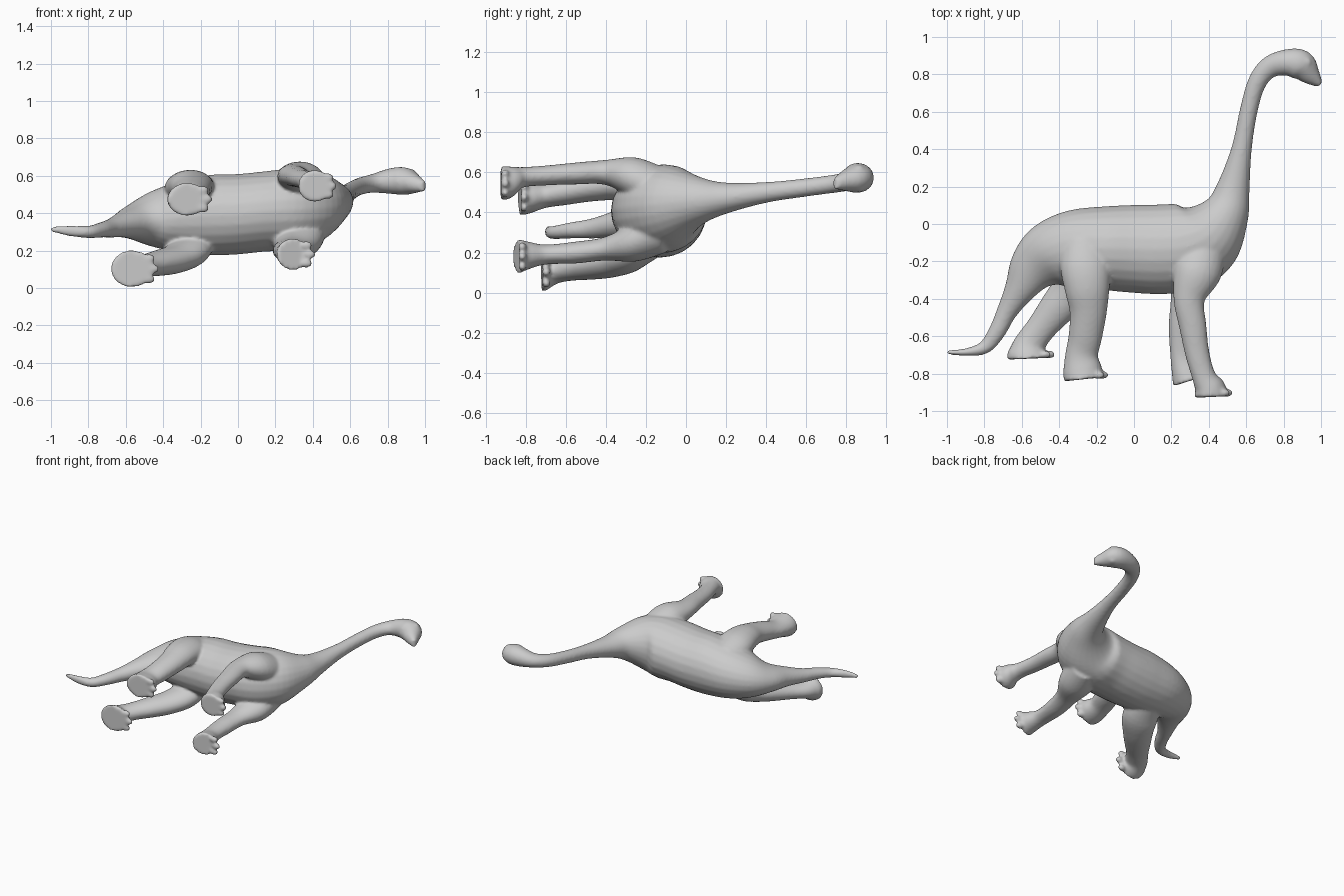
import bpy, bmesh, math
from mathutils import Vector

SIDES = 24
STEPS = 5

hide = bpy.data.materials.new("grey_hide")
hide.diffuse_color = (0.6, 0.6, 0.6, 1.0)
parts = []


def finish(name, bm):
    bmesh.ops.recalc_face_normals(bm, faces=bm.faces)
    mesh = bpy.data.meshes.new(name)
    bm.to_mesh(mesh)
    bm.free()
    mesh.materials.append(hide)
    obj = bpy.data.objects.new(name, mesh)
    bpy.context.collection.objects.link(obj)
    parts.append(obj)
    return obj


def spline(rows):
    """Catmull-Rom pass through rows of numbers."""
    out = []
    for i in range(len(rows) - 1):
        p0, p1 = rows[max(i - 1, 0)], rows[i]
        p2, p3 = rows[i + 1], rows[min(i + 2, len(rows) - 1)]
        for s in range(STEPS):
            t = s / STEPS
            out.append([0.5 * (2 * b + (c - a) * t + (2 * a - 5 * b + 4 * c - d) * t * t
                               + (3 * b - a - 3 * c + d) * t ** 3)
                        for a, b, c, d in zip(p0, p1, p2, p3)])
    out.append(list(rows[-1]))
    return out


def loft(name, rows):
    """Tube through (x, y, z, half depth, half width) sections."""
    pts = spline(rows)
    bm = bmesh.new()
    rings = []
    for i, (x, y, z, a, b) in enumerate(pts):
        n, p = pts[min(i + 1, len(pts) - 1)], pts[max(i - 1, 0)]
        t = Vector((n[0] - p[0], n[1] - p[1], 0)).normalized()
        side = Vector((-t.y, t.x, 0))
        ring = []
        for k in range(SIDES):
            w = 2 * math.pi * k / SIDES
            ring.append(bm.verts.new(Vector((x, y, z)) + side * (a * math.cos(w))
                                     + Vector((0, 0, b * math.sin(w)))))
        rings.append(ring)
    for r, q in zip(rings, rings[1:]):
        for k in range(SIDES):
            j = (k + 1) % SIDES
            bm.faces.new((r[k], r[j], q[j], q[k]))
    bm.faces.new(rings[0])
    bm.faces.new(rings[-1])
    return finish(name, bm)


def blob(name, centre, size):
    bm = bmesh.new()
    bmesh.ops.create_icosphere(bm, subdivisions=2, radius=1)
    for v in bm.verts:
        v.co = Vector(centre) + Vector([c * s for c, s in zip(v.co, size)])
    return finish(name, bm)


# Tail, torso, neck and head in one continuous tube
body = loft("dinosaur_skin", [
    (-1.0, -0.685, 0.315, 0.012, 0.015),
    (-0.90, -0.685, 0.305, 0.02, 0.028),
    (-0.80, -0.66, 0.30, 0.036, 0.033),
    (-0.735, -0.58, 0.31, 0.046, 0.04),
    (-0.68, -0.47, 0.32, 0.055, 0.05),
    (-0.61, -0.35, 0.34, 0.085, 0.07),
    (-0.54, -0.24, 0.355, 0.135, 0.10),
    (-0.45, -0.17, 0.37, 0.18, 0.15),
    (-0.32, -0.135, 0.38, 0.21, 0.19),
    (-0.15, -0.13, 0.39, 0.225, 0.215),
    (0.0, -0.133, 0.395, 0.235, 0.215),
    (0.15, -0.135, 0.41, 0.24, 0.215),
    (0.29, -0.12, 0.42, 0.235, 0.22),
    (0.40, -0.06, 0.435, 0.20, 0.195),
    (0.49, 0.06, 0.455, 0.13, 0.125),
    (0.53, 0.19, 0.47, 0.09, 0.08),
    (0.575, 0.40, 0.50, 0.055, 0.052),
    (0.612, 0.60, 0.525, 0.048, 0.046),
    (0.655, 0.75, 0.545, 0.05, 0.046),
    (0.72, 0.835, 0.56, 0.058, 0.05),
    (0.81, 0.863, 0.572, 0.07, 0.068),
    (0.89, 0.85, 0.572, 0.082, 0.074),
    (0.945, 0.795, 0.56, 0.055, 0.052),
    (0.995, 0.745, 0.545, 0.018, 0.028),
])

# Legs, each from inside the torso down to a flat sole
front_leg_a = [
    (0.38, -0.10, 0.50, 0.12, 0.12), (0.34, -0.25, 0.57, 0.13, 0.105),
    (0.295, -0.40, 0.60, 0.085, 0.063), (0.315, -0.55, 0.595, 0.073, 0.055),
    (0.34, -0.70, 0.585, 0.065, 0.05), (0.375, -0.82, 0.575, 0.064, 0.052),
    (0.405, -0.88, 0.55, 0.085, 0.08), (0.41, -0.925, 0.545, 0.09, 0.085)]
front_leg_b = [
    (0.36, -0.10, 0.32, 0.12, 0.12), (0.32, -0.25, 0.255, 0.13, 0.10),
    (0.28, -0.40, 0.22, 0.085, 0.06), (0.26, -0.55, 0.20, 0.075, 0.055),
    (0.26, -0.70, 0.19, 0.067, 0.05), (0.28, -0.79, 0.185, 0.08, 0.07),
    (0.295, -0.84, 0.18, 0.09, 0.088)]
hind_leg_a = [
    (-0.26, -0.08, 0.48, 0.12, 0.10), (-0.26, -0.22, 0.53, 0.135, 0.095),
    (-0.25, -0.35, 0.545, 0.12, 0.085), (-0.245, -0.47, 0.53, 0.10, 0.075),
    (-0.26, -0.60, 0.505, 0.09, 0.068), (-0.28, -0.70, 0.485, 0.088, 0.062),
    (-0.275, -0.78, 0.475, 0.105, 0.08), (-0.27, -0.83, 0.475, 0.105, 0.09)]
hind_leg_b = [
    (-0.24, -0.12, 0.29, 0.12, 0.10), (-0.27, -0.25, 0.20, 0.13, 0.09),
    (-0.34, -0.36, 0.155, 0.11, 0.078), (-0.42, -0.46, 0.135, 0.095, 0.07),
    (-0.50, -0.56, 0.12, 0.08, 0.06), (-0.555, -0.64, 0.11, 0.085, 0.063),
    (-0.565, -0.69, 0.105, 0.11, 0.09), (-0.565, -0.72, 0.103, 0.115, 0.102)]

for name, rows in (("front_leg_upper", front_leg_a), ("front_leg_lower", front_leg_b),
                   ("hind_leg_upper", hind_leg_a), ("hind_leg_lower", hind_leg_b)):
    loft(name, rows)
    x, y, z, a, b = rows[-1]
    # Three stubby toes along the front of the sole
    for k in (-1, 0, 1):
        reach = a * (0.98 if k == 0 else 0.78)
        blob(name + "_toe", (x + reach, y + 0.022, z + k * b * 0.55), (0.034, 0.022, 0.024))

# Brow ridges on both sides of the head
for s in (-1, 1):
    blob("brow", (0.92, 0.865, 0.57 + s * 0.052), (0.03, 0.025, 0.018))

# Fuse everything into one skin and soften the joins
bpy.ops.object.select_all(action='DESELECT')
for obj in parts:
    obj.select_set(True)
bpy.context.view_layer.objects.active = body
bpy.ops.object.join()
remesh = body.modifiers.new("fuse", 'REMESH')
remesh.mode = 'VOXEL'
remesh.voxel_size = 0.01
remesh.use_smooth_shade = True
soften = body.modifiers.new("soften", 'SMOOTH')
soften.factor = 0.5
soften.iterations = 7
